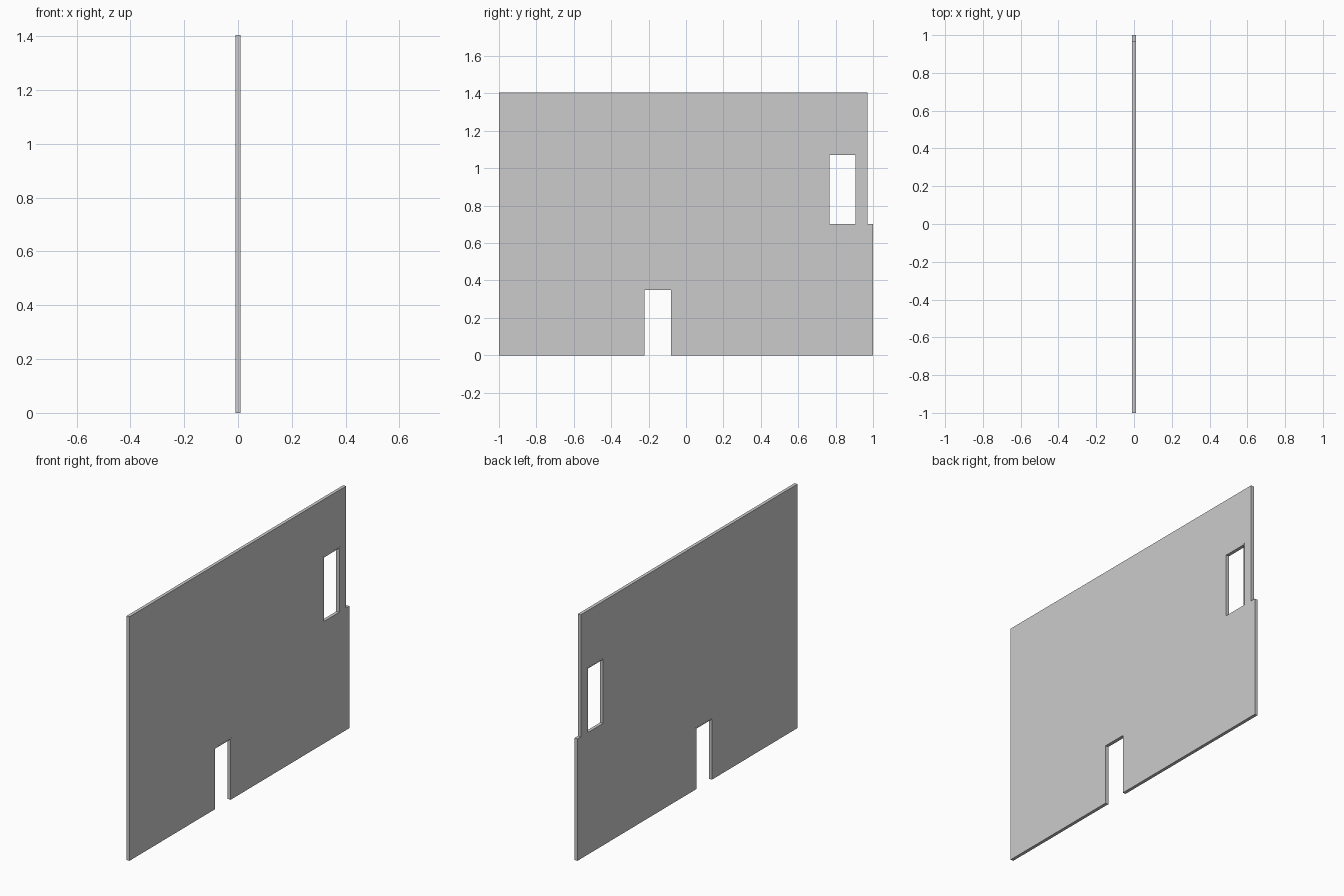
import bpy, bmesh

if "Cube" in bpy.data.objects:
    bpy.data.objects.remove(bpy.data.objects["Cube"])

WALL_T = 0.0186    # wall thickness
FRAME_T = 0.0196   # frames stand very slightly proud of the wall
RIM = 0.007        # frame width


def extrude_profile(name, pts, thickness):
    """Extrude a closed (y, z) outline along x, centred on x = 0."""
    bm = bmesh.new()
    face = bm.faces.new([bm.verts.new((-thickness / 2, y, z)) for y, z in pts])
    ext = bmesh.ops.extrude_face_region(bm, geom=[face])
    verts = [g for g in ext["geom"] if isinstance(g, bmesh.types.BMVert)]
    bmesh.ops.translate(bm, verts=verts, vec=(thickness, 0, 0))
    bmesh.ops.triangulate(bm, faces=[f for f in bm.faces if len(f.verts) > 4])
    bmesh.ops.recalc_face_normals(bm, faces=bm.faces)
    mesh = bpy.data.meshes.new(name)
    bm.to_mesh(mesh)
    bm.free()
    obj = bpy.data.objects.new(name, mesh)
    bpy.context.collection.objects.link(obj)
    return obj


def storey(name, y0, y1, z0, z1, opening, frame_name):
    """One wall storey with a framed opening rising from its base."""
    a, b, top = opening
    oa, ob, otop = a - RIM, b + RIM, top + RIM
    extrude_profile(name, [(y0, z0), (oa, z0), (oa, otop), (ob, otop),
                           (ob, z0), (y1, z0), (y1, z1), (y0, z1)], WALL_T)
    extrude_profile(frame_name, [(oa, z0), (a, z0), (a, top), (b, top),
                                 (b, z0), (ob, z0), (ob, otop), (oa, otop)], FRAME_T)


# Lower storey with doorway, upper storey (set back at one end) with window
storey("lower_wall", -1.0, 1.0, 0.0, 0.702, (-0.222, -0.08, 0.348), "door_frame")
storey("upper_wall", -1.0, 0.97, 0.702, 1.404, (0.767, 0.907, 1.07), "window_frame")
